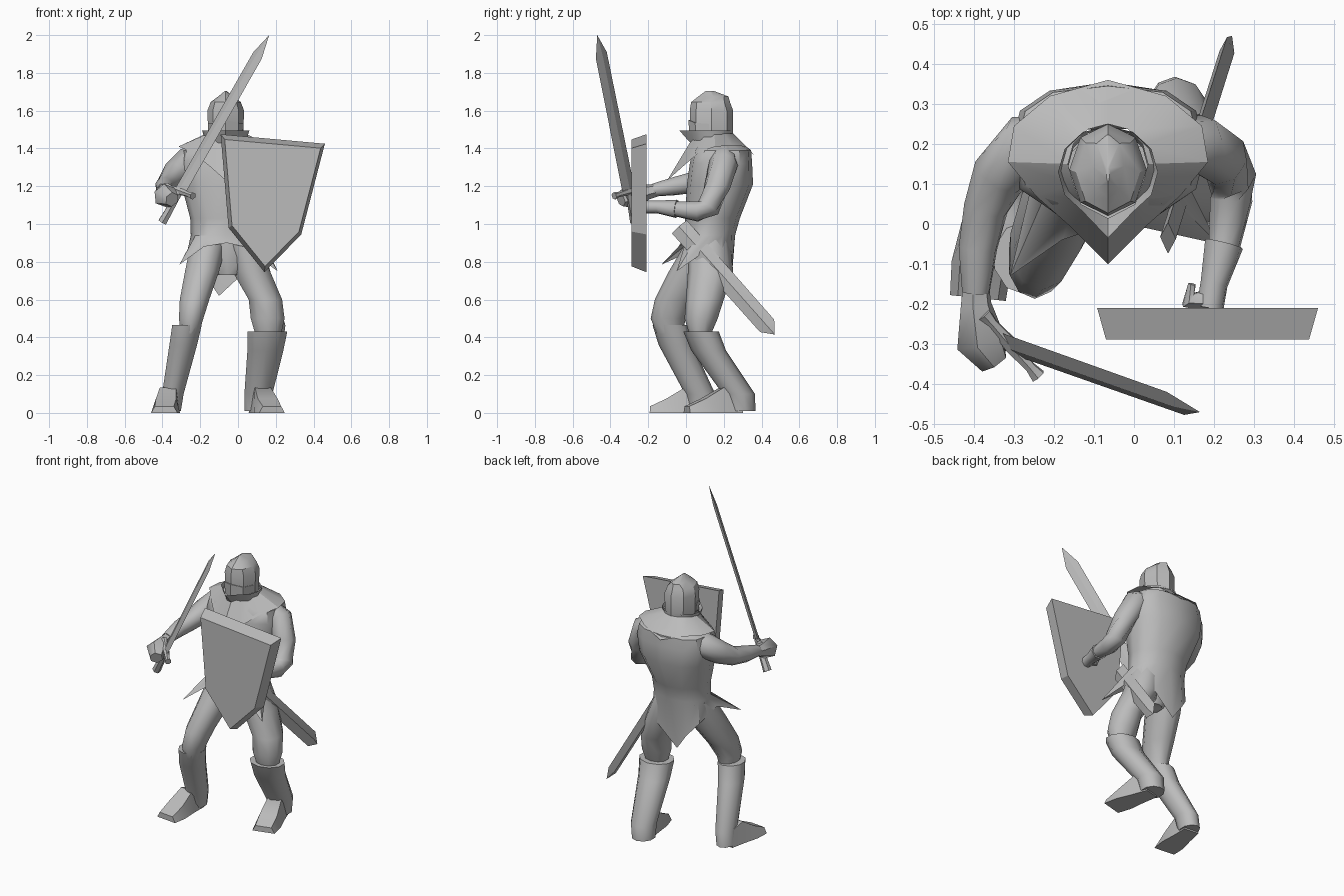
import bpy, bmesh, math
from mathutils import Vector

old = bpy.data.objects.get("Cube")
if old:
    bpy.data.objects.remove(old, do_unlink=True)

GREY = (0.5, 0.5, 0.5, 1)
mat = bpy.data.materials.new("plain grey")
mat.use_nodes = True
mat.diffuse_color = GREY
mat.node_tree.nodes["Principled BSDF"].inputs["Base Color"].default_value = GREY


def loft(name, rings, caps=True, angle=35):
    """Skin a list of equal-length point rings."""
    bm = bmesh.new()
    rows = [[bm.verts.new(p) for p in r] for r in rings]
    n = len(rows[0])
    for a, b in zip(rows, rows[1:]):
        for i in range(n):
            j = (i + 1) % n
            bm.faces.new((a[i], a[j], b[j], b[i]))
    if caps:
        bm.faces.new(rows[0])
        bm.faces.new(rows[-1])
    bmesh.ops.remove_doubles(bm, verts=bm.verts[:], dist=0.0005)
    bmesh.ops.recalc_face_normals(bm, faces=bm.faces[:])
    mesh = bpy.data.meshes.new(name)
    bm.to_mesh(mesh)
    bm.free()
    mesh.materials.append(mat)
    ob = bpy.data.objects.new(name, mesh)
    bpy.context.collection.objects.link(ob)
    bpy.ops.object.select_all(action="DESELECT")
    ob.select_set(True)
    bpy.context.view_layer.objects.active = ob
    bpy.ops.object.shade_smooth_by_angle(angle=math.radians(angle))
    return ob


def ellipse(x, y, z, rx, ry, n=12, power=1):
    """Level ring from the front towards the left side; power < 1 makes it boxier."""
    def box(v):
        return math.copysign(abs(v) ** power, v)
    turn = [2 * math.pi * i / n for i in range(n)]
    return [(x + rx * box(math.sin(a)), y - ry * box(math.cos(a)), z) for a in turn]


def column(name, rows, n=10, angle=55):
    return loft(name, [ellipse(*r, n=n) for r in rows], angle=angle)


def tube(name, path, n=8):
    """Round limb along a path of (x, y, z, radius)."""
    pts = [Vector(p[:3]) for p in path]
    rings = []
    for i, p in enumerate(path):
        d = (pts[min(i + 1, len(pts) - 1)] - pts[max(i - 1, 0)]).normalized()
        u = d.cross(Vector((0.3, 0.2, 1))).normalized()
        v = d.cross(u)
        rings.append([pts[i] + p[3] * (u * math.cos(a) + v * math.sin(a))
                      for a in (2 * math.pi * k / n for k in range(n))])
    return loft(name, rings, angle=55)


def blade(name, base, tip, side, width, thick, shoulder=0.87):
    """Diamond-section bar with a pointed end."""
    base, tip, side = Vector(base), Vector(tip), Vector(side)
    d = (tip - base).normalized()
    u = (side - d * side.dot(d)).normalized() * width / 2
    v = d.cross(u).normalized() * thick / 2
    rings = []
    for t, s in ((0, 1), (shoulder, 0.95), (1, 0)):
        c = base.lerp(tip, t)
        rings.append([c + u * s, c + v * s, c - u * s, c - v * s])
    return loft(name, rings, angle=20)


def foot(name, heel, toe):
    """Wedge-shaped boot front running from inside the shaft to the toe."""
    heel, toe = Vector(heel), Vector(toe)
    side = (toe - heel).cross(Vector((0, 0, 1))).normalized()
    rings = []
    for t, w, h in ((0, 0.05, 0.1), (0.35, 0.06, 0.135),
                    (0.7, 0.075, 0.075), (1, 0.07, 0.035)):
        c = heel.lerp(toe, t)
        up = Vector((0, 0, h))
        rings.append([c + side * w, c - side * w,
                      c - side * w * 0.72 + up, c + side * w * 0.72 + up])
    return loft(name, rings, angle=50)


MID = -0.065  # body centre line

# Tunic with a ragged hem: high arch in front, hip flaps, long point behind
hem = [(-.06, 0, .9), (.03, -.01, .88), (.21, -.05, .75), (.125, .08, .84),
       (.11, .19, .82), (.04, .24, .75), (-.1, .235, .62), (-.17, .24, .72),
       (-.235, .195, .8), (-.265, .06, .87), (-.31, -.13, .785), (-.18, -.04, .88)]
loft("tunic", [hem, ellipse(MID, .13, .94, .185, .13), ellipse(MID, .14, 1.03, .188, .145),
               ellipse(MID, .18, 1.21, .235, .175, power=.85),
               ellipse(MID, .185, 1.32, .245, .165, power=.75),
               ellipse(MID, .19, 1.39, .23, .155, power=.75),
               ellipse(MID, .17, 1.44, .13, .11)], caps=False, angle=40)
column("hips", [(-.055, .1, .73, .06, .06), (-.06, .1, .82, .14, .08),
                (-.06, .12, .95, .14, .09)])

# Shoulder mantle, pointed at chest and back, mirrored about the centre line
half = [(0, -.1, 1.23), (.09, -.01, 1.31), (.18, .07, 1.38), (.25, .155, 1.41),
        (.235, .245, 1.415), (.145, .32, 1.41), (0, .36, 1.365)]
edge = [(MID + x, y, z) for x, y, z in half]
edge += [(MID - x, y, z) for x, y, z in half[5:0:-1]]
loft("mantle", [edge, ellipse(MID, .15, 1.48, .1, .1)], caps=False, angle=30)

# Flared collar with a V at the throat
rim = [(x, y - (.05 if i == 0 else 0), 1.495)
       for i, (x, y, z) in enumerate(ellipse(MID, .13, 0, .125, .115))]
loft("collar", [ellipse(MID, .14, 1.41, .1, .1), rim], caps=False)

# Helmet with a fore-and-aft crest, and a face guard
column("helmet", [(MID, .14, 1.43, .09, .1), (MID, .135, 1.48, .093, .115),
                  (MID, .135, 1.6, .097, .115), (MID, .13, 1.645, .08, .103),
                  (MID, .145, 1.675, .04, .08), (MID, .125, 1.705, .004, .02)],
       n=8, angle=35)
guard_rows = []
for z, r, lift in ((1.46, .09, 0), (1.55, .095, .02), (1.55, .085, .02), (1.46, .08, 0)):
    guard_rows.append([(MID + r * math.sin(a), .13 - (r + .022) * math.cos(a),
                        z - lift * abs(math.sin(a)))
                       for a in (-1.5, -.8, 0, .8, 1.5)])
loft("face_guard", list(zip(*guard_rows)), angle=25)

# Legs, each a thigh, a flared boot shaft and a foot
column("right_thigh", [(-.15, .12, .92, .1, .11), (-.19, .035, .75, .095, .125),
                       (-.23, -.055, .6, .082, .11), (-.248, -.095, .5, .068, .092),
                       (-.255, -.085, .42, .05, .07)])
column("right_boot", [(-.27, -.085, .465, .082, .092), (-.29, -.055, .36, .077, .09),
                      (-.345, .075, .1, .06, .08), (-.355, .085, .01, .055, .075)])
foot("right_foot", (-.36, .1, 0), (-.39, -.185, 0))
column("left_thigh", [(.02, .12, .92, .09, .11), (.07, .13, .75, .105, .12),
                      (.145, .1, .6, .093, .1), (.157, .08, .5, .094, .088),
                      (.16, .075, .41, .07, .055)])
column("left_boot", [(.155, .08, .43, .111, .094), (.145, .12, .33, .1, .092),
                     (.108, .28, .1, .078, .085), (.102, .29, .01, .07, .078)])
foot("left_foot", (.105, .29, 0), (.18, .005, 0))

# Arms, cuffs and hands
tube("right_arm", [(-.19, .2, 1.35, .07), (-.27, .195, 1.325, .08), (-.335, .125, 1.265, .07),
                   (-.37, .04, 1.22, .057), (-.39, -.06, 1.2, .05), (-.395, -.17, 1.18, .036)])
tube("right_hand", [(-.395, -.15, 1.18, .034), (-.395, -.2, 1.17, .04),
                    (-.385, -.29, 1.15, .065), (-.35, -.345, 1.13, .04)], n=6)
tube("left_arm", [(.09, .2, 1.36, .065), (.16, .2, 1.325, .076), (.217, .165, 1.2, .07),
                  (.243, .12, 1.09, .063), (.243, .06, 1.065, .055), (.225, -.06, 1.08, .04)])
tube("left_cuff", [(.225, -.05, 1.08, .05), (.2, -.15, 1.09, .035),
                   (.19, -.21, 1.09, .035)])
tube("left_thumb", [(.19, -.19, 1.09, .03), (.135, -.19, 1.1, .022), (.145, -.15, 1.11, .01)], n=6)

# Raised sword
pommel, tip = Vector((-.4, -.27, 1.01)), Vector((.165, -.47, 2))
cross = Vector((.135, -.155, -.05))
mid = pommel.lerp(tip, .165)
blade("sword_blade", mid, tip, cross, .085, .024)
tube("sword_grip", [(*pommel, .026), (*pommel.lerp(tip, .03), .024), (*mid, .018)], n=6)
ends = [mid - cross * .5, mid - cross * .35, mid, mid + cross * .35, mid + cross * .5]
tube("sword_guard", [(*p, r) for p, r in zip(ends, (.02, .014, .02, .014, .02))], n=6)

# Scabbard slung on the left hip
blade("scabbard", (.085, -.035, .985), (.245, .47, .415), (0, .74, .67), .105, .04, .92)

# Kite shield, a flat slab with sloping sides
outline = [(-.092, 1.475), (.46, 1.425), (.335, .945), (.14, .745), (-.05, .98)]
cx, cz = .18, 1.13


def shield_ring(scale, y):
    return [(cx + (x - cx) * scale, y, cz + (z - cz) * scale) for x, z in outline]


loft("shield", [shield_ring(1, -.21), shield_ring(.92, -.288)], angle=15)
